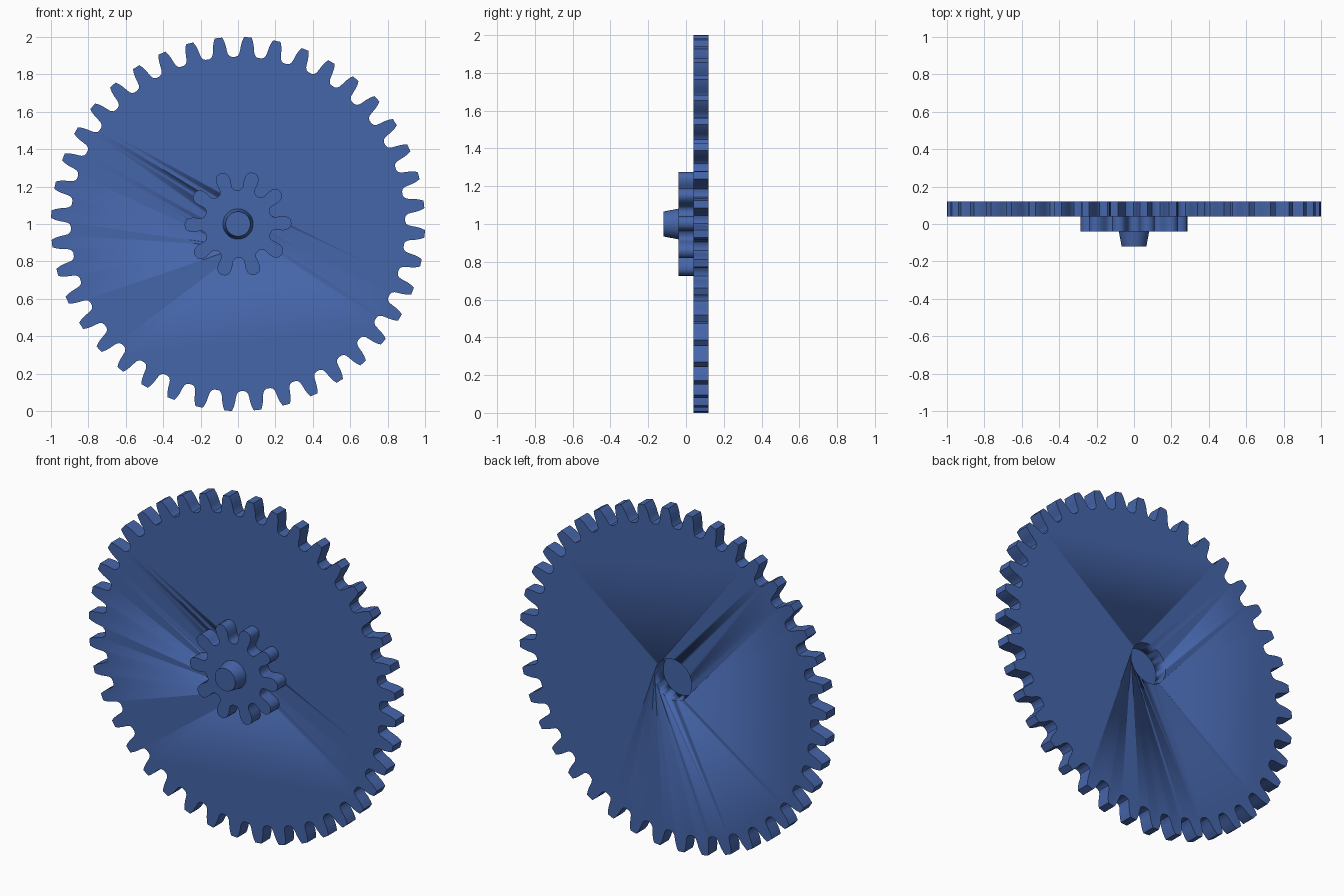
import bpy, bmesh
from math import sin, cos, pi, radians

if "Cube" in bpy.data.objects:
    bpy.data.objects.remove(bpy.data.objects["Cube"])

def mat_blue():
    m = bpy.data.materials.new("blue")
    m.diffuse_color = (0.06, 0.13, 0.40, 1)
    m.use_nodes = True
    m.node_tree.nodes["Principled BSDF"].inputs["Base Color"].default_value = m.diffuse_color
    return m

BLUE = mat_blue()

def gear_outline(teeth, phase, flank):
    """Flank = (radius, degrees from tooth centre), tip to valley; mirrored."""
    half = [(r, -a) for r, a in reversed(flank)] + [(r, a) for r, a in flank if a > 0]
    pts = []
    for i in range(teeth):
        for r, a in half:
            t = radians(phase + i * 360 / teeth + a)
            pts.append((r * cos(t), r * sin(t)))
    return pts

def circle(r, n=48):
    return [(r * cos(2 * pi * i / n), r * sin(2 * pi * i / n)) for i in range(n)]

def prism(name, front, back, y0, y1):
    """Solid between two matching outlines at y0 (front) and y1 (back)."""
    bm = bmesh.new()
    a = [bm.verts.new((x, y0, z + 1)) for x, z in front]
    b = [bm.verts.new((x, y1, z + 1)) for x, z in back]
    n = len(a)
    bm.faces.new(a)
    bm.faces.new(b[::-1])
    for i in range(n):
        j = (i + 1) % n
        bm.faces.new((a[j], a[i], b[i], b[j]))
    bmesh.ops.recalc_face_normals(bm, faces=bm.faces[:])
    me = bpy.data.meshes.new(name)
    bm.to_mesh(me)
    bm.free()
    ob = bpy.data.objects.new(name, me)
    bpy.context.collection.objects.link(ob)
    me.materials.append(BLUE)
    bpy.ops.object.select_all(action='DESELECT')
    ob.select_set(True)
    bpy.context.view_layer.objects.active = ob
    bpy.ops.object.shade_smooth_by_angle(angle=radians(30))
    return ob

# Large wheel: 40 tapered teeth with rounded valleys
wheel = gear_outline(40, 6, [(1.0, 1.15), (0.98, 1.65), (0.955, 2.05), (0.93, 2.3),
                             (0.912, 2.55), (0.899, 3.1), (0.894, 3.9)])
large = prism("large_gear", wheel, wheel, 0.04, 0.12)

# Bore in the back of the large wheel, closed by the pinion behind it
bore = prism("bore_cutter", circle(0.12), circle(0.12), 0.0, 0.2)
bore.hide_render = True
bore.hide_viewport = True
cut = large.modifiers.new("bore", 'BOOLEAN')
cut.operation = 'DIFFERENCE'
cut.solver = 'EXACT'
cut.object = bore

# Small pinion: 10 rounded teeth
small = gear_outline(10, 1, [(0.286, 0), (0.283, 3.5), (0.275, 6), (0.262, 7.8), (0.245, 9),
                             (0.225, 9.4), (0.208, 9.3), (0.195, 10), (0.186, 12), (0.181, 15.5)])
prism("small_gear", small, small, -0.04, 0.04)

# Tapered axle stub
prism("axle_stub", circle(0.066), circle(0.081), -0.12, -0.04)
